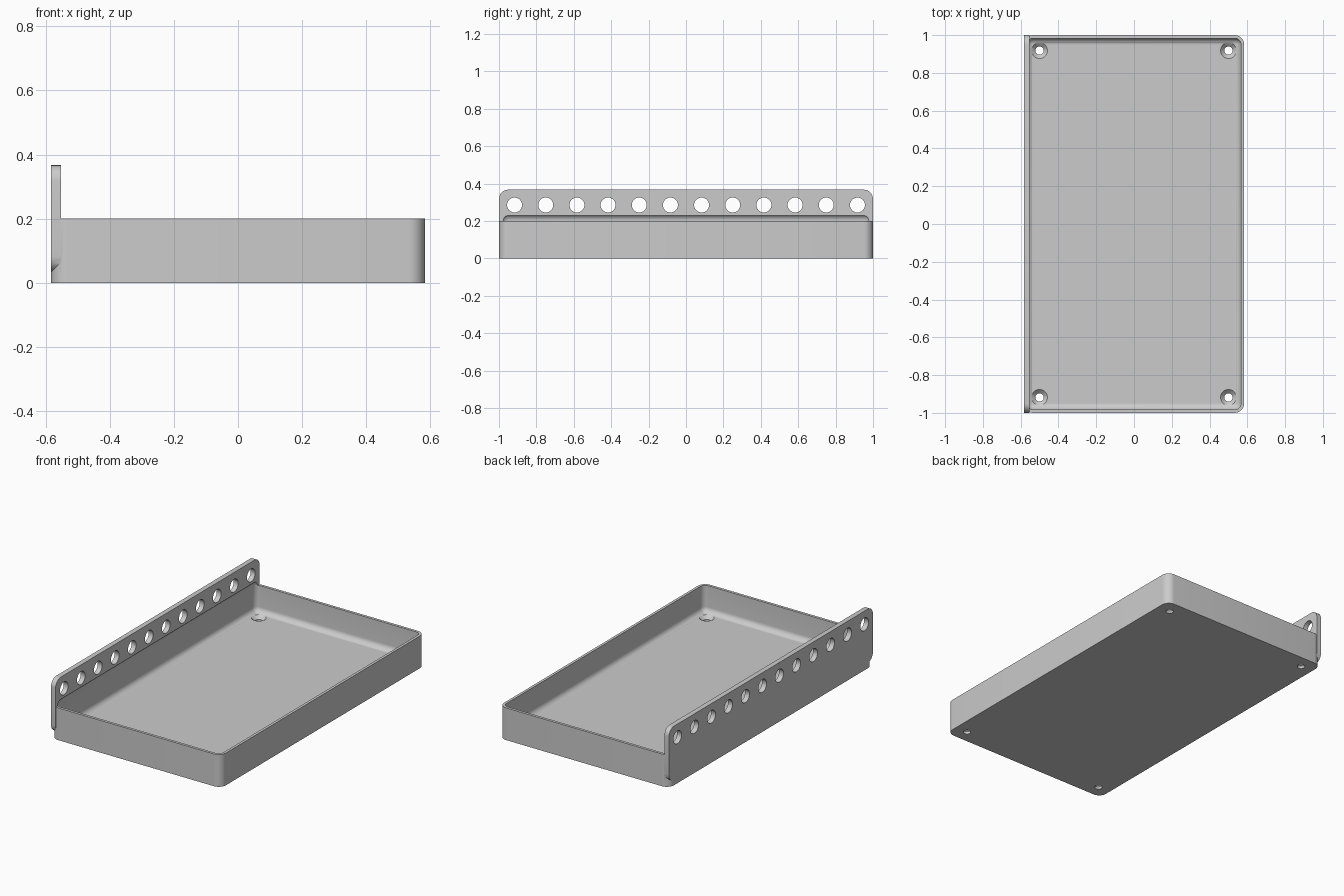
import bpy, bmesh
from math import radians
from mathutils import Matrix

default = bpy.data.objects.get("Cube")
if default:
    bpy.data.objects.remove(default, do_unlink=True)

# Main proportions
HALF_X, HALF_Y = 0.583, 1.0
WALL, FLOOR, HEIGHT = 0.0167, 0.035, 0.2
RAIL_THICK, RAIL_HEIGHT = 0.031, 0.334
CORNER = 0.05

grey = bpy.data.materials.new("light grey plastic")
grey.use_nodes = True
GREY = (0.6, 0.6, 0.6, 1)
grey.diffuse_color = GREY
grey.node_tree.nodes["Principled BSDF"].inputs["Base Color"].default_value = GREY


def make_object(name, bm):
    mesh = bpy.data.meshes.new(name)
    bmesh.ops.recalc_face_normals(bm, faces=bm.faces)
    bm.to_mesh(mesh)
    bm.free()
    mesh.materials.append(grey)
    obj = bpy.data.objects.new(name, mesh)
    bpy.context.collection.objects.link(obj)
    return obj


def rounded_box(name, size, centre, radius, axis=None, segments=8):
    """Box with edges along one axis rounded, or all edges if axis is None."""
    bm = bmesh.new()
    bmesh.ops.create_cube(bm, size=1, matrix=Matrix.Translation(centre) @ Matrix.Diagonal((*size, 1)))
    edges = [e for e in bm.edges
             if axis is None or abs((e.verts[0].co - e.verts[1].co)[axis]) > 1e-4]
    bmesh.ops.bevel(bm, geom=edges, offset=radius, segments=segments, profile=0.5, affect='EDGES')
    return make_object(name, bm)


def add_cone(bm, centre, low, high, depth, turn=Matrix()):
    bmesh.ops.create_cone(bm, cap_ends=True, segments=32, radius1=low, radius2=high,
                          depth=depth, matrix=Matrix.Translation(centre) @ turn)


def combine(target, tool, operation):
    mod = target.modifiers.new(operation.lower(), 'BOOLEAN')
    mod.operation, mod.solver, mod.object = operation, 'EXACT', tool
    bpy.context.view_layer.objects.active = target
    bpy.context.view_layer.update()
    bpy.ops.object.modifier_apply(modifier=mod.name)
    bpy.data.objects.remove(tool, do_unlink=True)


# Tray body with rounded upright corners
tray = rounded_box("tray", (2 * HALF_X, 2 * HALF_Y, HEIGHT), (0, 0, HEIGHT / 2), CORNER, axis=2)

# Side rail standing on the right wall
rail = rounded_box("mounting_rail", (RAIL_THICK, 2 * HALF_Y, RAIL_HEIGHT),
                   (-HALF_X + RAIL_THICK / 2, 0, HEIGHT), CORNER, axis=0)
combine(tray, rail, 'UNION')

# Pocket with filleted edges, undercutting the rail slightly above the rim
pocket = rounded_box("pocket_cutter", (2 * (HALF_X - WALL), 2 * (HALF_Y - WALL), HEIGHT),
                     (0, 0, FLOOR + HEIGHT / 2), CORNER - WALL)
combine(tray, pocket, 'DIFFERENCE')

# Row of holes through the rail
bm = bmesh.new()
for i in range(12):
    add_cone(bm, (-HALF_X, (i - 5.5) / 6, 0.285), 0.04, 0.04, 0.2,
             Matrix.Rotation(radians(90), 4, 'Y'))
combine(tray, make_object("rail_hole_cutter", bm), 'DIFFERENCE')

# Countersunk screw holes in the floor corners
for low, high, bottom, top in ((0.022, 0.022, -0.1, 0.1), (0.022, 0.046, FLOOR - 0.02, FLOOR + 0.004)):
    bm = bmesh.new()
    for x in (-0.5, 0.5):
        for y in (-0.918, 0.918):
            add_cone(bm, (x, y, (bottom + top) / 2), low, high, top - bottom)
    combine(tray, make_object("screw_hole_cutter", bm), 'DIFFERENCE')

# Smooth the fillets and bores, keep the hard edges
bpy.ops.object.select_all(action='DESELECT')
tray.select_set(True)
bpy.context.view_layer.objects.active = tray
bpy.ops.object.shade_smooth_by_angle(angle=radians(30))
